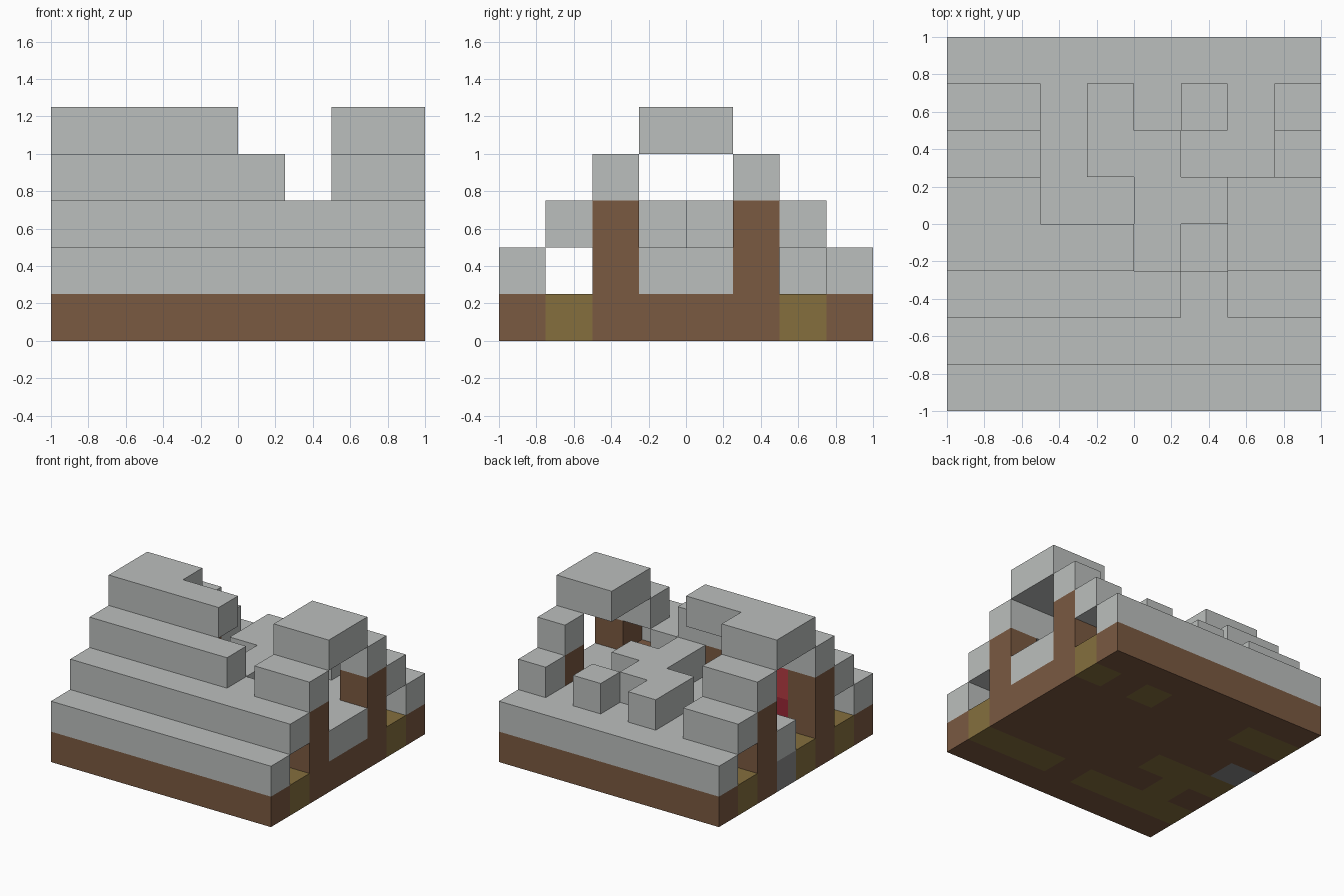
import bpy
import bmesh
from mathutils import Vector

cube = bpy.data.objects.get("Cube")
if cube:
    bpy.data.objects.remove(cube, do_unlink=True)

SIZE = 0.25          # edge of one block
COUNT = 8            # blocks along each side
LAST = COUNT - 1


def make_material(name, colour):
    mat = bpy.data.materials.new(name)
    mat.use_nodes = True
    mat.diffuse_color = (*colour, 1)
    mat.node_tree.nodes["Principled BSDF"].inputs["Base Color"].default_value = (*colour, 1)
    return mat


roof_grey = make_material("roof grey", (0.50, 0.52, 0.51))
timber = make_material("timber brown", (0.195, 0.10, 0.053))
straw = make_material("straw olive", (0.235, 0.159, 0.048))
dark_stone = make_material("dark stone", (0.25, 0.25, 0.25))
light_red = make_material("door light red", (0.45, 0.045, 0.055))
deep_red = make_material("door deep red", (0.32, 0.02, 0.035))

grid = {}            # block position -> part name
parts = {}           # part name -> material


def fill(part, mat, xs, ys, zs):
    """Fill a block range for a part; later parts replace earlier ones."""
    parts[part] = mat
    for x in xs:
        for y in ys:
            for z in zs:
                grid[x, y, z] = part


def clear(xs, ys, zs):
    for x in xs:
        for y in ys:
            for z in zs:
                grid.pop((x, y, z), None)


full = range(COUNT)
west = range(2)      # intact stretch at the -x end

# Ground slab with straw strips and a door step
fill("ground", timber, full, full, [0])
fill("straw_strips", straw, [0, 1, 2, 3, 5, 6, 7], [1], [0])
fill("straw_strips", straw, [1], [2], [0])
fill("straw_strips", straw, range(3), [3], [0])
fill("straw_strips", straw, [0, 1, 5, 7], [6], [0])
fill("door_step", dark_stone, [0], [4], [0])

# Timber walls: long front wall with a window, broken back wall
fill("front_wall", timber, full, [2], [1, 2])
clear([6], [2], [2])
fill("back_wall", timber, [0, 1, LAST], [5], [1, 2])

# Red door in the front wall
fill("door_bottom", deep_red, [1], [2], [1])
fill("door_top", light_red, [1], [2], [2])

# Front roof courses, with a gap near the ridge
fill("front_roof", roof_grey, full, [0], [1])
fill("front_roof", roof_grey, full, [1], [2])
fill("front_roof", roof_grey, full, [2], [3])
clear([5], [2], [3])
fill("front_roof", roof_grey, [5], [2], [2])

# Back roof courses, collapsed in the middle
fill("back_roof", roof_grey, full, [7], [1])
fill("back_roof", roof_grey, [0, 1, LAST], [6], [2])
fill("back_roof", roof_grey, [0, 1, LAST], [5], [3])

# Two remaining pieces of the ridge
fill("ridge", roof_grey, range(4), [3], [4])
fill("ridge", roof_grey, west, [4], [4])
fill("ridge", roof_grey, [6, 7], [3, 4], [4])

# Rubble bed inside the house and through the broken back wall
fill("rubble_bed", roof_grey, range(3, COUNT), [3], [1])
fill("rubble_bed", roof_grey, full, [4], [1])
fill("rubble_bed", roof_grey, range(2, LAST), [5], [1])
fill("rubble_bed", roof_grey, [2, 3, 4, 6], [6], [1])

# Loose blocks lying on the rubble
for x, y in [(3, 6), (3, 5), (4, 5), (4, 4), (5, 4), (4, 3), (5, 6)]:
    fill("loose_blocks", roof_grey, [x], [y], [2])


def build(part, mat):
    """Make one object from a part's exposed block faces."""
    bm = bmesh.new()
    for cell in [c for c, name in grid.items() if name == part]:
        centre = Vector(cell) + Vector((0.5, 0.5, 0.5))
        for axis in range(3):
            for sign in (-1, 1):
                normal = Vector((0, 0, 0))
                normal[axis] = sign
                if tuple(int(c + n) for c, n in zip(cell, normal)) in grid:
                    continue
                u = Vector((0, 0, 0))
                u[(axis + 1) % 3] = 0.5
                v = normal.cross(u)
                mid = centre + normal / 2
                corners = [mid - u - v, mid + u - v, mid + u + v, mid - u + v]
                shift = Vector((COUNT / 2, COUNT / 2, 0))
                bm.faces.new([bm.verts.new((p - shift) * SIZE) for p in corners])
    # Join the squares into large flat faces
    bmesh.ops.remove_doubles(bm, verts=bm.verts, dist=0.001)
    bmesh.ops.dissolve_limit(bm, angle_limit=0.01, verts=bm.verts, edges=bm.edges)
    mesh = bpy.data.meshes.new(part)
    bm.to_mesh(mesh)
    bm.free()
    mesh.materials.append(mat)
    obj = bpy.data.objects.new(part, mesh)
    bpy.context.collection.objects.link(obj)


for part, mat in parts.items():
    build(part, mat)
